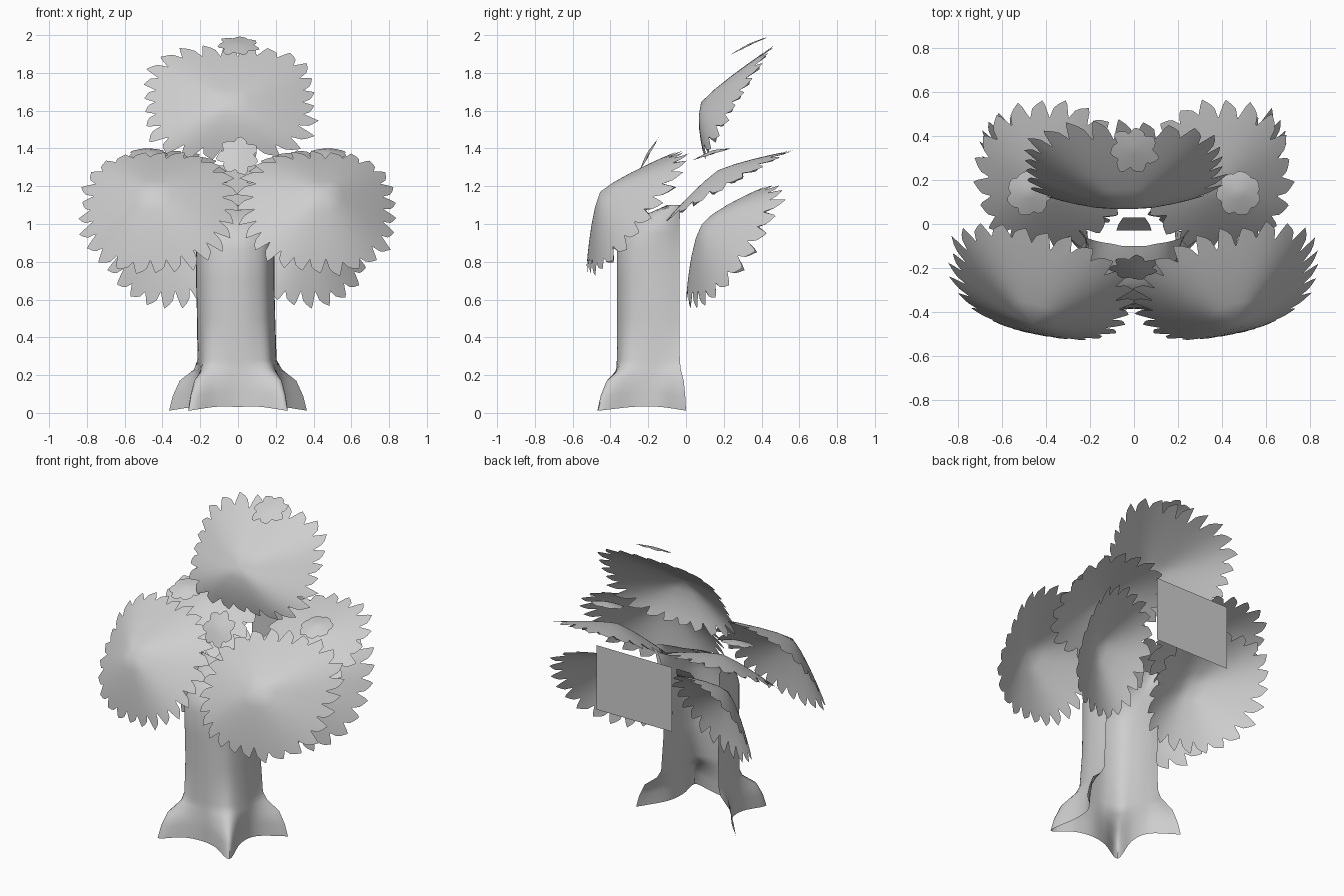
import bpy, bmesh, math, random
from mathutils import Vector

if "Cube" in bpy.data.objects:
    bpy.data.objects.remove(bpy.data.objects["Cube"])

random.seed(4)
grey = bpy.data.materials.new("plain grey")
grey.diffuse_color = (0.62, 0.62, 0.62, 1)
grey.use_nodes = True
grey.node_tree.nodes["Principled BSDF"].inputs["Base Color"].default_value = grey.diffuse_color


def finish(name, bm, angle=50):
    me = bpy.data.meshes.new(name)
    bm.to_mesh(me)
    bm.free()
    ob = bpy.data.objects.new(name, me)
    bpy.context.collection.objects.link(ob)
    me.materials.append(grey)
    bpy.ops.object.select_all(action='DESELECT')
    ob.select_set(True)
    bpy.context.view_layer.objects.active = ob
    bpy.ops.object.shade_smooth_by_angle(angle=math.radians(angle))
    return ob


def leaf_shell(name, apex, u, v, drop, leaves=26, tooth=0.13, square=2.5, bend=1.3, side=1,
               cut=0.0):
    """Domed sheet with a rim of pointed leaves; drop pulls the rim away from the apex.
    cut trims the lower inner corner."""
    apex, u, v, drop = (Vector((p[0] * side, p[1], p[2])) for p in (apex, u, v, drop))
    profile = (-0.9, 0.05, 0.4, 0.8, 0.4)          # one leaf: notch, sides, tip
    n = leaves * len(profile)
    bm = bmesh.new()
    centre = bm.verts.new(apex)
    size = [random.uniform(0.5, 1.15) for _ in range(leaves)]
    loops = []
    for k in (0.25, 0.5, 0.72, 0.86, None):
        loop = []
        for i in range(n):
            a = 2 * math.pi * i / n
            c, s = math.cos(a), math.sin(a)
            r = (abs(c) ** square + abs(s) ** square) ** (-1 / square)
            r *= 1 - cut * max(0, math.cos(a - math.radians(225))) ** 4
            t = k or 0.96 + tooth * size[i // 5] * profile[i % 5]
            # leaf tips lean sideways
            if k is None and i % 5 == 3:
                c, s = math.cos(a + .03), math.sin(a + .03)
            loop.append(bm.verts.new(apex + (u * c + v * s) * r * t + drop * t ** bend))
        loops.append(loop)
    for i in range(n):
        j = (i + 1) % n
        bm.faces.new((centre, loops[0][i], loops[0][j]))
        for p, q in zip(loops, loops[1:]):
            bm.faces.new((p[i], q[i], q[j], p[j]))
    if side < 0:
        bmesh.ops.reverse_faces(bm, faces=bm.faces)
    return finish(name, bm)


# Crown
leaf_shell("crown_leaves", (-.045, .08, 1.645), (.44, 0, 0), (0, .175, .285), (0, .19, 0),
           square=3.4)

# Paired foliage sheets on both sides
for side, tag in ((1, "right"), (-1, "left")):
    leaf_shell("front_leaves_" + tag, (.46, -.455, 1.17), (.405, .1, 0), (0, .235, .315),
               (-.045, .175, -.11), 26, square=2.8, bend=1.2, side=side, cut=.12)
    leaf_shell("back_lower_leaves_" + tag, (.37, .085, 1.0), (.31, .12, 0), (0, .2, .31),
               (0, .165, -.11), 22, side=side)
    leaf_shell("back_upper_leaves_" + tag, (.385, .17, 1.285), (.32, 0, 0), (0, .32, .18),
               (0, .05, -.08), 20, side=side)
    # small rounded tuft above the back sheet
    leaf_shell("back_tuft_" + tag, (.475, .14, 1.39), (.1, 0, 0), (0, .1, .03),
               (0, 0, -.02), 7, 0.12, 2, side=side)

# Single tufts on the middle line
leaf_shell("crown_tuft", (0, .335, 1.955), (.1, 0, 0), (0, .095, .045), (0, 0, -.01), 7, 0.3, 2)
leaf_shell("front_tuft", (0, -.21, 1.37), (.1, 0, 0), (0, .05, .09), (0, .01, -.01), 7, 0.25, 2)


def spline(points, steps=5):
    """Smooth curve through the points."""
    ext = [points[0] * 2 - points[1]] + points + [points[-1] * 2 - points[-2]]
    out = []
    for a, b, c, d in zip(ext, ext[1:], ext[2:], ext[3:]):
        for k in range(steps):
            t = k / steps
            out.append(.5 * (2 * b + (c - a) * t + (2 * a - 5 * b + 4 * c - d) * t * t
                             + (3 * b - a - 3 * c + d) * t ** 3))
    return out + [points[-1]]


# Trunk: shell open at the rear, with four roots spreading at the base
FOOT = [(.365, 0), (.235, -.14), (.215, -.28), (.262, -.465), (.12, -.41), (0, -.385)]
STEM = [(.2, -.035), (.207, -.12), (.197, -.22), (.157, -.31), (.08, -.355), (0, -.365)]
HEAD = [(.25, -.03), (.22, -.06), (.16, -.08), (.10, -.09), (.05, -.1), (0, -.1)]
LEVELS = [  # z, root strength, head strength, sideways lean
    (.012, 1, 0, 0), (.09, .88, 0, 0), (.17, .66, 0, 0), (.23, .2, 0, 0), (.28, .06, 0, -.005),
    (.5, 0, 0, -.01), (.7, 0, 0, -.015), (.86, 0, 0, -.015), (.95, 0, .1, -.01),
    (1.03, 0, .4, 0), (1.1, 0, 1, 0)]
bm = bmesh.new()
loops = []
for z, root, head, lean in LEVELS:
    half = []
    for k, (f, s, h) in enumerate(zip(FOOT, STEM, HEAD)):
        f, s, h = Vector(f), Vector(s), Vector(h)
        p = s + (f - s) * root + (h - s) * head
        # base edge rises a little between the roots
        half.append(Vector((p.x, p.y, z + (.02 * root if k in (1, 2, 4, 5) else 0))))
    mirror = [Vector((-p.x, p.y, p.z)) for p in half[-2::-1]]
    loops.append([bm.verts.new(p + Vector((lean, 0, 0))) for p in spline(half + mirror)])
for p, q in zip(loops, loops[1:]):
    for i in range(len(p) - 1):
        bm.faces.new((p[i + 1], p[i], q[i], q[i + 1]))
finish("trunk", bm, 60)

# Short branch behind the trunk top
bm = bmesh.new()
rows = [[bm.verts.new((x * w, y, z)) for x in (-1, 0, 1)]
        for w, y, z in ((.08, -.03, .93), (.07, 0, .97), (.05, .03, 1.02))]
for p, q in zip(rows, rows[1:]):
    for i in range(2):
        bm.faces.new((p[i], p[i + 1], q[i + 1], q[i]))
finish("rear_branch", bm)

# Flat rectangular panel at the back
bm = bmesh.new()
bm.faces.new([bm.verts.new((x, .54, z)) for x, z in
              ((-.275, .885), (.275, .885), (.275, 1.31), (-.275, 1.31))])
finish("back_panel", bm)
